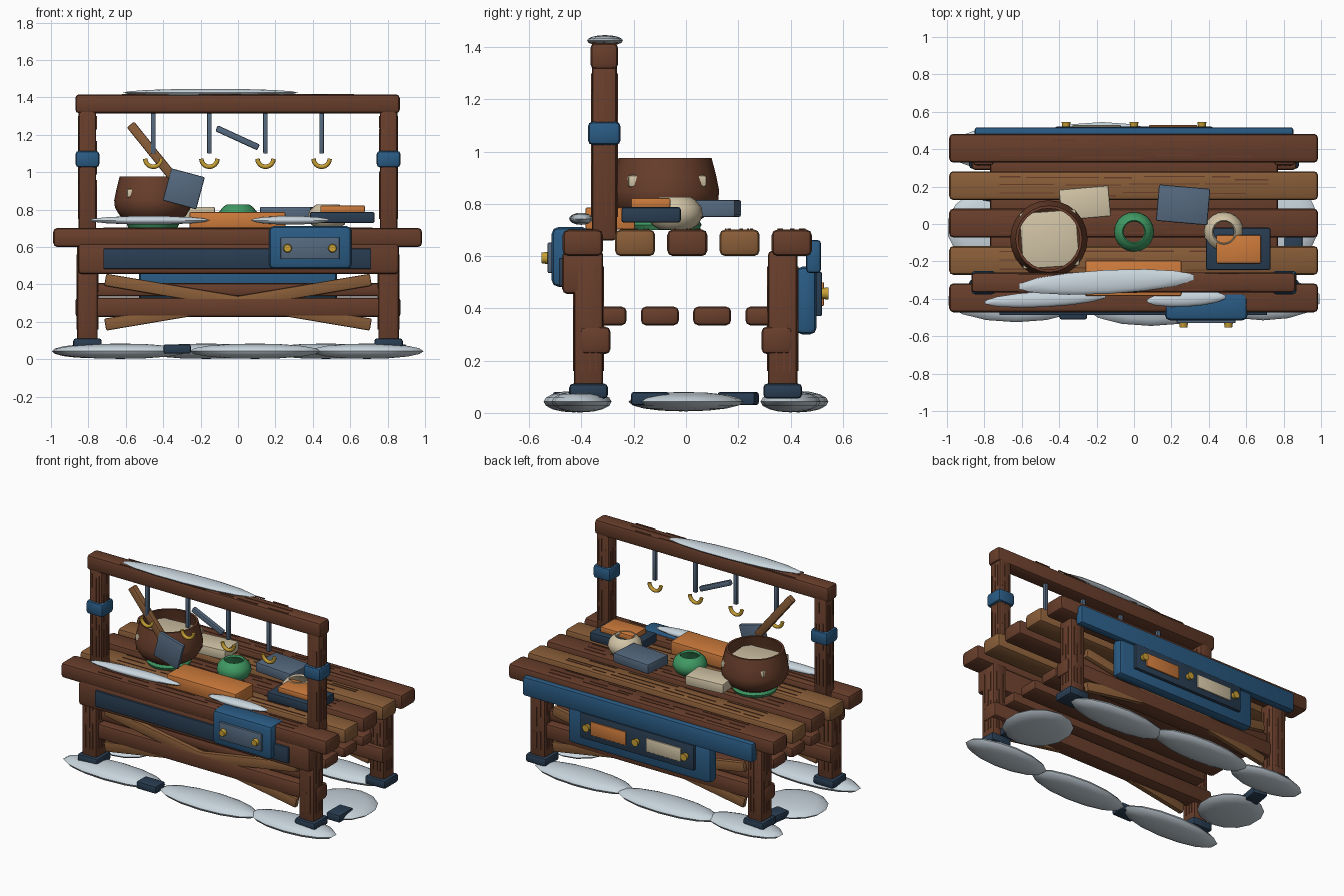
import bpy, bmesh, random
from math import sin, cos, pi, radians, atan2, hypot
from mathutils import Matrix, Vector

random.seed(4)
if "Cube" in bpy.data.objects:
    bpy.data.objects.remove(bpy.data.objects["Cube"])


def material(name, *rgb):
    m = bpy.data.materials.new(name)
    m.use_nodes = True
    m.diffuse_color = (*rgb, 1)
    m.node_tree.nodes["Principled BSDF"].inputs["Base Color"].default_value = (*rgb, 1)
    return m


DARK = material("dark wood", .138, .048, .024)
LIGHT = material("light wood", .25, .11, .04)
BLUE = material("blue paint", .023, .105, .23)
NAVY = material("navy iron", .022, .047, .085)
SLATE = material("slate metal", .09, .14, .21)
ORANGE = material("orange wood", .62, .2, .045)
CREAM = material("cream", .64, .55, .38)
GREEN = material("green glaze", .05, .32, .125)
BRASS = material("brass", .57, .35, .035)
SNOW = material("pale snow", .58, .66, .72)
made = []


def finish(name, bm, mat, matrix=Matrix()):
    bm.transform(matrix)
    mesh = bpy.data.meshes.new(name)
    bm.to_mesh(mesh)
    bm.free()
    mesh.materials.append(mat)
    ob = bpy.data.objects.new(name, mesh)
    bpy.context.collection.objects.link(ob)
    made.append(ob)
    return ob


def add_box(bm, c, s):
    m = Matrix.Translation(c) @ Matrix.Diagonal((*s, 1))
    return bmesh.ops.create_cube(bm, size=1, matrix=m)


def box(name, mat, x, y, z, bevel=.02, turn=0, axis="Z"):
    """Rounded box from its low and high bounds, turned about its centre."""
    bm = bmesh.new()
    add_box(bm, (0, 0, 0), [b - a for a, b in (x, y, z)])
    if bevel:
        bmesh.ops.bevel(bm, geom=bm.edges[:], offset=bevel, segments=2,
                        profile=.5, affect="EDGES")
    centre = Vector([(a + b) / 2 for a, b in (x, y, z)])
    return finish(name, bm, mat, Matrix.Translation(centre) @ Matrix.Rotation(radians(turn), 4, axis))


def bar(name, mat, a, b, y, width, depth):
    """Straight bar in an x-z plane between two points."""
    dx, dz = b[0] - a[0], b[1] - a[1]
    cx, cz, half = (a[0] + b[0]) / 2, (a[1] + b[1]) / 2, hypot(dx, dz) / 2
    box(name, mat, (cx - half, cx + half), (y - depth / 2, y + depth / 2),
        (cz - width / 2, cz + width / 2), .008, -atan2(dz, dx) * 180 / pi, "Y")


def blob(name, c, r, turn=0):
    bm = bmesh.new()
    bmesh.ops.create_uvsphere(bm, u_segments=14, v_segments=8, radius=1)
    finish(name, bm, SNOW, Matrix.Translation(c) @ Matrix.Rotation(radians(turn), 4, "Z")
           @ Matrix.Diagonal((*r, 1)))


def lathe(name, mat, x, y, profile, steps=24):
    bm = bmesh.new()
    verts = [bm.verts.new((r, 0, z)) for r, z in profile]
    edges = [bm.edges.new(p) for p in zip(verts, verts[1:])]
    bmesh.ops.spin(bm, geom=verts + edges, cent=(0, 0, 0), axis=(0, 0, 1),
                   angle=2 * pi, steps=steps, use_merge=True)
    bmesh.ops.remove_doubles(bm, verts=bm.verts[:], dist=.0005)
    bmesh.ops.recalc_face_normals(bm, faces=bm.faces[:])
    finish(name, bm, mat, Matrix.Translation((x, y, 0)))


def knob(name, x, y, z, length):
    bm = bmesh.new()
    bmesh.ops.create_cone(bm, cap_ends=True, segments=12, radius1=.024, radius2=.02, depth=length)
    finish(name, bm, BRASS, Matrix.Translation((x, y, z)) @ Matrix.Rotation(pi / 2, 4, "X"))


def grain_top(name, y, z, reach=.72):
    """Thin broken grain lines along a plank."""
    bm = bmesh.new()
    for off in (-.045, 0, .04):
        x = -reach
        while x < reach - .1:
            length = min(random.uniform(.1, .4), reach - x)
            add_box(bm, (x + length / 2, y + off + random.uniform(-.01, .01), z),
                    (length, .007, .006))
            x += length + random.uniform(.02, .1)
    finish(name, bm, DARK)


def grain_post(name, x, y, rx, ry, z0, z1):
    """Thin vertical grain lines on the four sides of a post."""
    bm = bmesh.new()
    for side in (-1, 1):
        for off in (-.025, .005, .028):
            z = z0
            while z < z1 - .06:
                length = min(random.uniform(.08, .25), z1 - z)
                mid = z + length / 2
                add_box(bm, (x + side * rx, y + off, mid), (.006, .006, length))
                add_box(bm, (x + off, y + side * ry, mid), (.006, .006, length))
                z += length + random.uniform(.02, .1)
    finish(name, bm, DARK)


# Table top and lower shelf
for i in range(5):
    y = (i - 2) * .2 + .005
    box(f"top_plank_{i}", LIGHT if i % 2 else DARK, (-.988, .984), (y - .077, y + .077), (.6, .702), .022)
    grain_top(f"top_grain_{i}", y, .702)
for i in range(4):
    y = (i - 1.5) * .2
    box(f"shelf_plank_{i}", DARK, (-.77, .77), (y - .073, y + .073), (.335, .407))

# Legs, feet, posts, collars
for side, s in (("right", -1), ("left", 1)):
    x = s * .805
    for end, y in (("front", -.373), ("back", .37)):
        box(f"{end}_{side}_leg", DARK, (x - .055, x + .055), (y - .056, y + .056), (.08, .62), .015)
        grain_post(f"{end}_{side}_leg_grain", x, y, .056, .057, .16, .56)
        box(f"{end}_{side}_foot", NAVY, (x - .076, x + .076), (y - .074, y + .074), (.055, .112), .015)
    box(f"{side}_post", DARK, (x - .047, x + .047), (-.36, -.265), (.66, 1.34), .015)
    grain_post(f"{side}_post_grain", x, -.312, .048, .048, .75, 1.3)
    box(f"{side}_collar", BLUE, (x - .064, x + .064), (-.376, -.25), (1.025, 1.115))

# Rails and crossed braces
for end, s in (("front", -1), ("back", 1)):
    y = s * .348
    box(f"{end}_rail", DARK, (-.87, .87), (y - .059, y + .059), (.225, .33))
    for name, k in (("rising", 1), ("falling", -1)):
        bar(f"{end}_{name}_brace", LIGHT, (-.71, .305 - k * .12), (.71, .305 + k * .12),
            s * .385, .065, .035)
box("top_beam", DARK, (-.87, .865), (-.366, -.26), (1.315, 1.416))
grain_top("beam_grain", -.312, 1.416, .62)

# Front apron with panel and latch box
box("front_apron", DARK, (-.855, .86), (-.474, -.325), (.455, .62))
box("front_panel", NAVY, (-.72, .712), (-.487, -.46), (.483, .592), .006)
box("front_latch_box", BLUE, (.165, .608), (-.515, -.37), (.482, .712), .028)
box("front_latch_plate", SLATE, (.228, .543), (-.53, -.51), (.535, .652), .006)
for i, x in enumerate((.265, .505)):
    knob(f"front_knob_{i}", x, -.54, .593, .026)

# Back band with drawer
box("back_band", BLUE, (-.852, .852), (.46, .517), (.535, .662), .014)
box("back_drawer", BLUE, (-.53, .53), (.42, .5), (.3, .56), .026)
box("back_plate", NAVY, (-.42, .42), (.49, .52), (.37, .54), .006)
box("orange_drawer_panel", ORANGE, (.08, .34), (.515, .528), (.41, .5), .003)
box("cream_drawer_panel", CREAM, (-.33, -.07), (.515, .528), (.41, .5), .003)
for i in (-1, 0, 1):
    knob(f"back_knob_{i + 1}", i * .363, .531, .457, .03)

# Hanging rods and hooks
for i in range(4):
    x = i * .3 - .453
    box(f"hook_rod_{i}", SLATE, (x - .012, x + .012), (-.324, -.3), (1.1, 1.32), .004)
    curve = bpy.data.curves.new(f"hook_{i}", "CURVE")
    curve.dimensions = "3D"
    curve.bevel_depth = .012
    curve.bevel_resolution = 2
    curve.use_fill_caps = True
    line = curve.splines.new("POLY")
    line.points.add(12)
    for k, p in enumerate(line.points):
        a = pi + pi * k / 12
        p.co = (x + .043 * cos(a), -.312, 1.072 + .043 * sin(a), 1)
    curve.materials.append(BRASS)
    bpy.context.collection.objects.link(bpy.data.objects.new(f"hook_{i}", curve))
bar("hanging_stick", SLATE, (-.115, 1.235), (.11, 1.132), -.312, .034, .03)

# Spatula
bar("spatula_handle", LIGHT, (-.575, 1.255), (-.325, .945), -.3, .05, .04)
box("spatula_blade", SLATE, (-.383, -.197), (-.325, -.3), (.822, 1), .008, 15, "Y")

# Cooking pot on its green stand
lathe("pot", DARK, -.455, -.08,
      [(.12, .73), (.175, .765), (.203, .81), (.207, .85), (.195, .91), (.178, .976),
       (.164, .976), (.182, .91), (.193, .85), (.188, .81), (.165, .775), (.11, .745)])
lathe("pot_stand", GREEN, -.455, -.08, [(0, .7), (.13, .7), (.14, .72), (.125, .745), (0, .745)])
box("pot_filling", CREAM, (-.604, -.3), (-.232, .068), (.865, .91), .008, 4)

# Round jars, open at the top
for name, mat, x in (("green_jar", GREEN, 0), ("cream_jar", CREAM, .48)):
    lathe(name, mat, x, -.042,
          [(.06, .702), (.09, .72), (.107, .758), (.1, .79), (.078, .815), (.062, .826),
           (.055, .815), (.07, .79), (.085, .758), (.075, .725), (.056, .706)], 20)

# Boards and blocks on the table
box("orange_board", ORANGE, (-.26, .253), (-.385, -.195), (.702, .787), .008)
box("navy_board", NAVY, (.385, .73), (-.247, -.02), (.728, .788), .01)
box("orange_book", ORANGE, (.44, .678), (-.21, -.06), (.785, .822), .006)
box("slate_block", SLATE, (.125, .4), (.005, .2), (.75, .815), .008, -5)
box("cream_block", CREAM, (-.395, -.13), (.03, .195), (.75, .815), .008, 5)

# Snow on the beam and the table
blob("beam_snow", (-.147, -.31, 1.425), (.48, .064, .021), 3)
blob("table_snow_right", (-.475, -.402, .743), (.33, .042, .023), 3)
blob("table_snow_left", (.28, -.4, .743), (.215, .042, .023), 3)

# Snow mounds on the ground
mounds = ((-.63, -.41, .37, .115), (.09, -.43, .36, .115), (.69, -.4, .31, .115),
          (.47, .4, .36, .115), (-.17, .43, .37, .115), (-.72, .4, .27, .115),
          (.77, .0, .22, .22), (-.79, -.02, .21, .2))
for i, (x, y, rx, ry) in enumerate(mounds):
    blob(f"ground_snow_{i}", (x, y, .043), (rx, ry, .041 if rx > .3 else .037))

# Loose iron pieces on the ground
for i, (x, y, turn) in enumerate(((-.325, -.46, 0), (.85, -.137, 90), (-.8, .2, 80))):
    box(f"loose_iron_{i}", NAVY, (x - .073, x + .073), (y - .05, y + .05), (.03, .08), .01, turn)

# Smooth shading with crisp edges
bpy.ops.object.select_all(action="DESELECT")
for ob in made:
    ob.select_set(True)
bpy.context.view_layer.objects.active = made[0]
bpy.ops.object.shade_smooth_by_angle(angle=radians(40))
